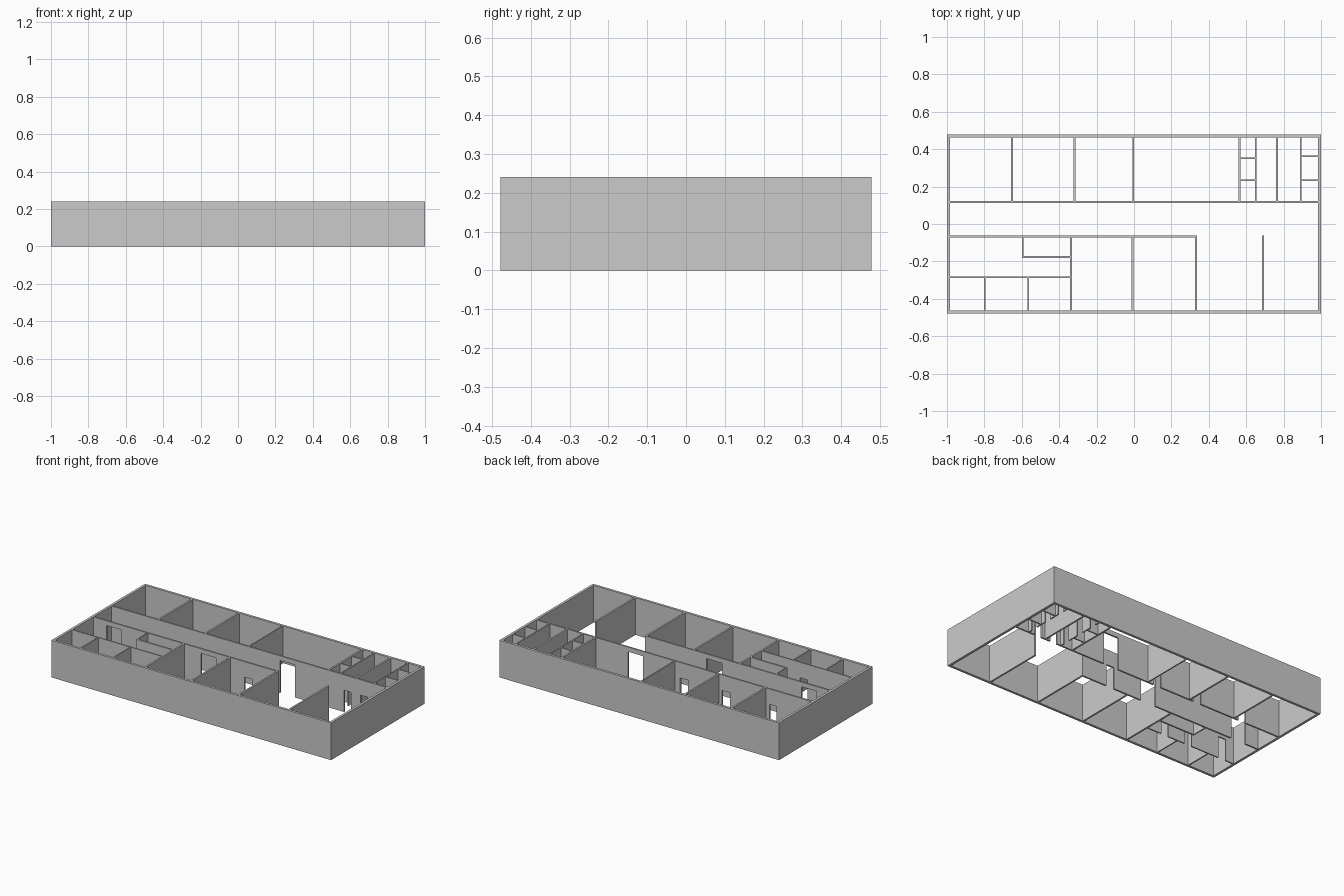
import bpy, bmesh
from mathutils import Vector

if "Cube" in bpy.data.objects:
    bpy.data.objects.remove(bpy.data.objects["Cube"])

H = 0.24          # wall height
T = 0.011         # partition thickness
THIN = 0.008
OUT = 0.016       # outer wall thickness
LOW, TALL = 0.14, 0.21   # door heights


def finish(name, bm):
    bmesh.ops.recalc_face_normals(bm, faces=bm.faces)
    me = bpy.data.meshes.new(name)
    bm.to_mesh(me)
    bm.free()
    ob = bpy.data.objects.new(name, me)
    bpy.context.collection.objects.link(ob)
    return ob


def wall(name, axis, pos, a, b, t=T, doors=()):
    """Straight wall: elevation outline with door notches, extruded to thickness."""
    pts = [(a, 0)]
    for d0, d1, h in sorted(doors):
        pts += [(d0, 0), (d0, h), (d1, h), (d1, 0)]
    pts += [(b, 0), (b, H), (a, H)]
    bm = bmesh.new()
    if axis == 'x':
        vs = [bm.verts.new((s, pos - t / 2, z)) for s, z in pts]
        push = Vector((0, t, 0))
    else:
        vs = [bm.verts.new((pos - t / 2, s, z)) for s, z in pts]
        push = Vector((t, 0, 0))
    face = bm.faces.new(vs)
    res = bmesh.ops.extrude_face_region(bm, geom=[face], use_keep_orig=True)
    bmesh.ops.translate(bm, vec=push,
                        verts=[v for v in res['geom'] if isinstance(v, bmesh.types.BMVert)])
    return finish(name, bm)


# Outer shell: rectangular ring
bm = bmesh.new()
X, Y = 1.0, 0.478
rings = []
for x, y in ((X, Y), (X - OUT, Y - OUT)):
    for z in (0, H):
        rings.append([bm.verts.new((sx * x, sy * y, z))
                      for sx, sy in ((-1, -1), (1, -1), (1, 1), (-1, 1))])
ob_, ot, ib, it = rings
for lo, hi in ((ob_, ot), (ot, it), (it, ib), (ib, ob_)):
    for i in range(4):
        j = (i + 1) % 4
        bm.faces.new((lo[i], lo[j], hi[j], hi[i]))
finish("outer_walls", bm)

XI, YI = X - OUT, Y - OUT
BACK, FRONT, LOBBY = 0.118, -0.067, -0.286

# Corridor walls
wall("corridor_wall_back", 'x', BACK, -XI, XI, T, [
    (-0.735, -0.682, LOW), (-0.40, -0.345, LOW), (-0.10, -0.045, LOW),
    (0.22, 0.328, TALL), (0.68, 0.73, LOW), (0.796, 0.848, LOW)])
wall("corridor_wall_front", 'x', FRONT, -XI, 0.336, T, [
    (-0.89, -0.783, TALL), (-0.213, -0.105, TALL), (0.098, 0.154, LOW)])

# Back room dividers
for i, (x, t) in enumerate([(-0.652, T), (-0.318, T), (-0.005, THIN),
                            (0.564, T), (0.765, T)]):
    wall(f"back_divider_{i}", 'y', x, BACK + T / 2, YI, t)

# Front room dividers
for i, (x, top) in enumerate([(-0.337, FRONT - T / 2), (-0.008, FRONT - T / 2),
                              (0.331, FRONT - T / 2), (0.69, FRONT + T / 2)]):
    wall(f"front_divider_{i}", 'y', x, -YI, top, T)

# Washroom cubicles: fronts with doors, plus partitions
CUB = [(0.15, 0.195, LOW), (0.27, 0.315, LOW), (0.385, 0.43, LOW)]
for side, x, x0, x1, ys in (("left", 0.65, 0.569, 0.646, (0.352, 0.233)),
                            ("right", 0.891, 0.895, XI, (0.361, 0.233))):
    wall(f"cubicle_front_{side}", 'y', x, BACK + T / 2, YI, THIN, CUB)
    for i, y in enumerate(ys):
        wall(f"cubicle_partition_{side}_{i}", 'x', y, x0, x1, THIN)

# Front left office group
wall("office_front_wall", 'x', LOBBY, -XI, -0.342, THIN, [
    (-0.925, -0.872, LOW), (-0.67, -0.617, LOW), (-0.495, -0.442, LOW)])
for i, x in enumerate((-0.798, -0.566)):
    wall(f"office_divider_{i}", 'y', x, -YI, LOBBY - THIN / 2, THIN)

# Storage closet
wall("closet_side", 'y', -0.596, -0.182, FRONT - T / 2, THIN)
wall("closet_front", 'x', -0.1765, -0.592, -0.342, T)
